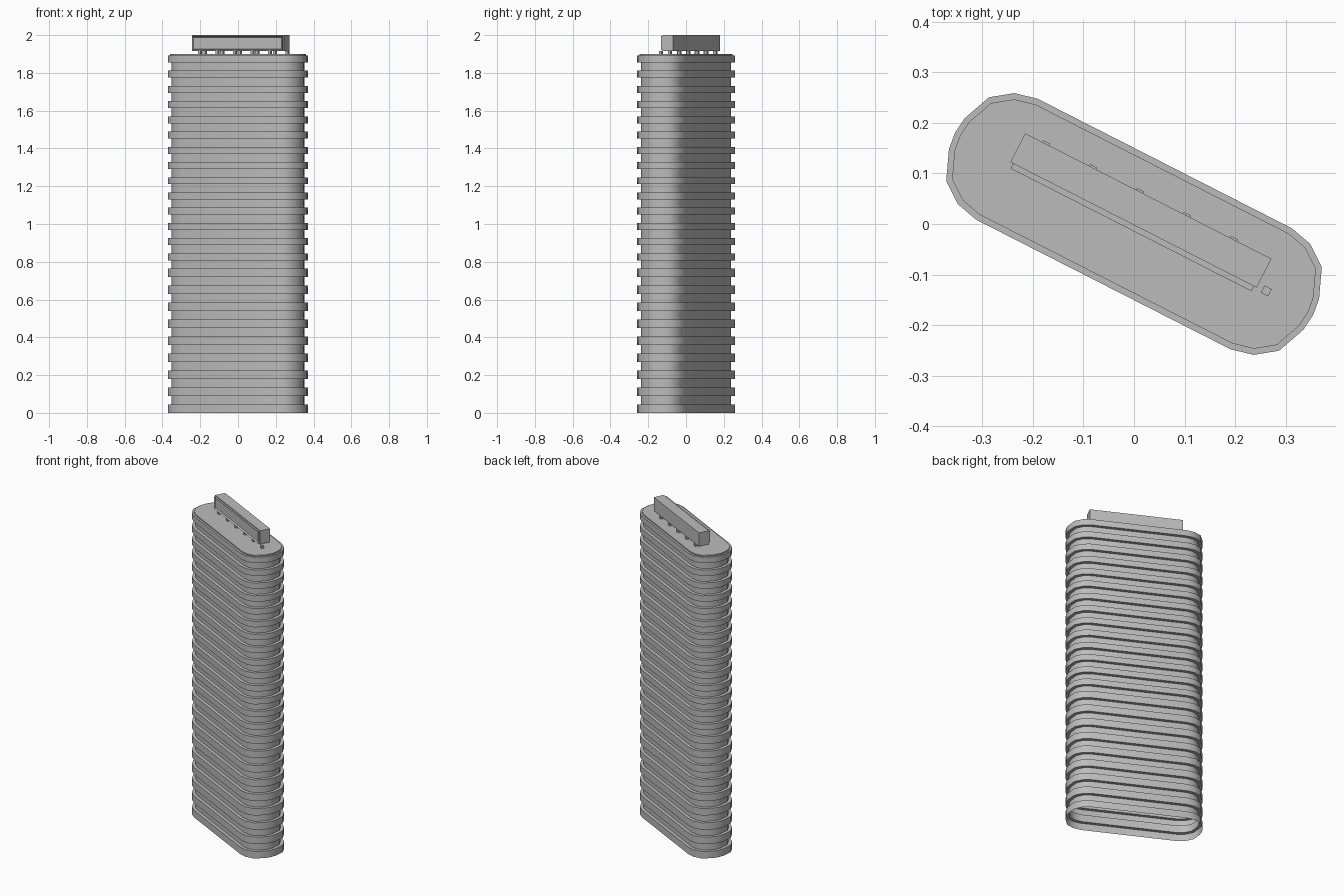
import bpy, bmesh, math
from mathutils import Matrix

cube = bpy.data.objects.get("Cube")
if cube:
    bpy.data.objects.remove(cube, do_unlink=True)

TURN = Matrix.Rotation(math.radians(-27), 4, 'Z')

grey = bpy.data.materials.new("concrete_grey")
grey.use_nodes = True
colour = (0.5, 0.5, 0.5, 1)
grey.diffuse_color = colour
grey.node_tree.nodes["Principled BSDF"].inputs["Base Color"].default_value = colour


def finish(name, bm, smooth=False):
    mesh = bpy.data.meshes.new(name)
    bm.transform(TURN)
    bm.to_mesh(mesh)
    bm.free()
    mesh.materials.append(grey)
    obj = bpy.data.objects.new(name, mesh)
    bpy.context.collection.objects.link(obj)
    if smooth:
        bpy.ops.object.select_all(action='DESELECT')
        obj.select_set(True)
        bpy.context.view_layer.objects.active = obj
        bpy.ops.object.shade_smooth_by_angle(angle=math.radians(40))
    return obj


def add_box(bm, x0, x1, y0, y1, z0, z1):
    size = Matrix.Diagonal((x1 - x0, y1 - y0, z1 - z0, 1))
    place = Matrix.Translation(((x0 + x1) / 2, (y0 + y1) / 2, (z0 + z1) / 2))
    return bmesh.ops.create_cube(bm, size=1, matrix=place @ size)["verts"]


# Rounded floor plan: one quarter, mirrored round
QUARTER = [(0.397, 0), (0.393, 0.034), (0.369, 0.093), (0.328, 0.123), (0.282, 0.134)]
right_half = [(x, -y) for x, y in QUARTER[:0:-1]] + QUARTER
PLAN = right_half + [(-x, -y) for x, y in right_half]


def ring(bm, inset, z):
    # the round ends shrink about their own centres
    k = 1 - inset / 0.134
    verts = []
    for x, y in PLAN:
        c = math.copysign(0.27, x)
        verts.append(bm.verts.new((c + (x - c) * k, y * k, z)))
    return verts


# Tower shell: floor bands step out from the wall, open underneath
bands = [(0.09 * i, 0.09 * i + 0.044) for i in range(9)]
bands += [(0.807 + 0.0807 * i, 0.844 + 0.0807 * i) for i in range(14)]
steps = []
for low, high in bands:
    if low > 0:
        steps.append((0.02, low))
    steps += [(0, low), (0, high)]
    if high < 1.89:
        steps.append((0.02, high))
steps += [(0.012, steps[-1][1]), (0.012, 1.9)]

bm = bmesh.new()
rings = [ring(bm, inset, z) for inset, z in steps]
for a, b in zip(rings, rings[1:]):
    for i in range(len(a)):
        j = (i + 1) % len(a)
        bm.faces.new((a[i], a[j], b[j], b[i]))
bm.faces.new(rings[-1])
finish("tower", bm, smooth=True)

# Roof sign box
bm = bmesh.new()
add_box(bm, -0.273, 0.273, -0.002, 0.062, 1.915, 2.0)
finish("sign_box", bm)

# Sign front with a recessed panel
bm = bmesh.new()
add_box(bm, -0.267, 0.267, -0.013, -0.002, 1.92, 1.995)
bm.normal_update()
front = [f for f in bm.faces if f.normal.y < -0.9]
bmesh.ops.inset_region(bm, faces=front, thickness=0.009)
bmesh.ops.translate(bm, verts=front[0].verts, vec=(0, 0.008, 0))
finish("sign_front", bm)

# Feet under the sign, in two rows
bm = bmesh.new()
for i in range(6):
    x = -0.227 + 0.104 * i
    add_box(bm, x - 0.008, x + 0.008, -0.007, 0.009, 1.895, 1.915)
    if i < 5:
        add_box(bm, x - 0.008, x + 0.008, 0.05, 0.066, 1.895, 1.915)
finish("sign_feet", bm)
